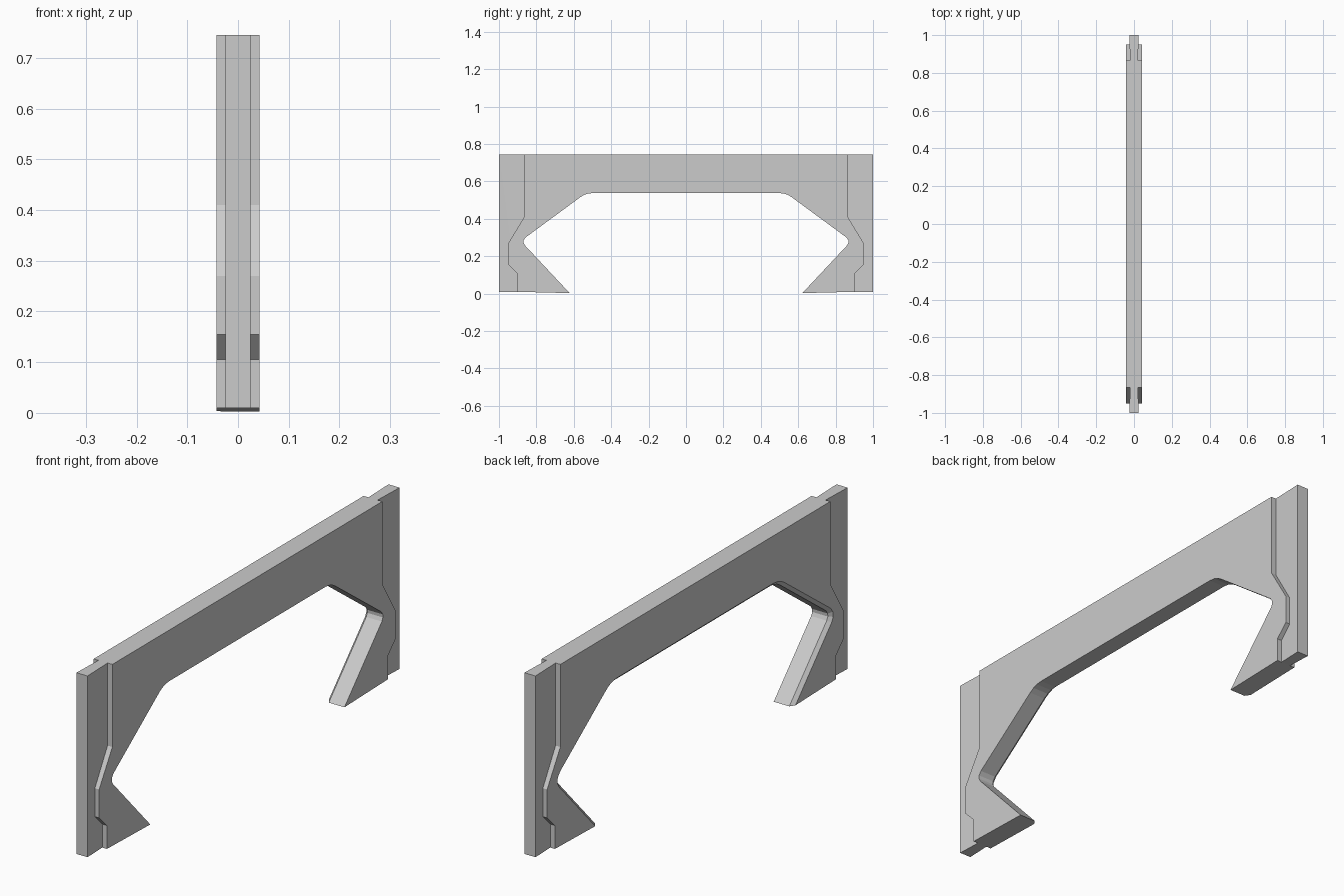
import bpy, bmesh

if "Cube" in bpy.data.objects:
    bpy.data.objects.remove(bpy.data.objects["Cube"])

HALF = 0.042      # half thickness of the frame panel
CORE = 0.025      # half thickness of the end plates
TOP = 0.745


def prism(name, pts, half_of, bevel_range=None):
    """Extrude a (y, z) outline along x; optionally chamfer edges on the -x side."""
    bm = bmesh.new()
    a = [bm.verts.new((-half_of(y), y, z)) for y, z in pts]
    b = [bm.verts.new((half_of(y), y, z)) for y, z in pts]
    n = len(pts)
    bm.faces.new(a)
    bm.faces.new(b[::-1])
    for i in range(n):
        j = (i + 1) % n
        bm.faces.new((a[i], b[i], b[j], a[j]))
    bmesh.ops.recalc_face_normals(bm, faces=bm.faces[:])
    if bevel_range:
        edges = [bm.edges.get((a[i], a[i + 1])) for i in bevel_range]
        bmesh.ops.bevel(bm, geom=edges, offset=0.014, segments=1,
                        affect='EDGES', clamp_overlap=True)
    bmesh.ops.triangulate(bm, faces=bm.faces[:])
    me = bpy.data.meshes.new(name)
    bm.to_mesh(me)
    bm.free()
    ob = bpy.data.objects.new(name, me)
    bpy.context.collection.objects.link(ob)
    return ob


# Stepped outer edge of each leg, top to bottom
outer = [(0.865, TOP), (0.865, 0.41), (0.95, 0.27), (0.95, 0.155),
         (0.90, 0.105), (0.90, 0.01)]
# Inner opening, from the foot tip up to the lintel, with rounded corners
inner = [(0.622, 0.003), (0.845, 0.241), (0.862, 0.259), (0.869, 0.273),
         (0.868, 0.286), (0.857, 0.301), (0.565, 0.516), (0.545, 0.528),
         (0.525, 0.535), (0.50, 0.538)]

# Arch panel
half = outer + inner
outline = half + [(-y, z) for y, z in reversed(half)]
first = len(outer)
arch = prism("arch_panel", outline, lambda y: HALF,
             range(first, first + 2 * len(inner) - 1))

# Thinner end plates, thinning a little towards the panel
inset = [(y - 0.012, z) for y, z in outer[:-1]] + [(0.888, 0.01)]
for s, side in ((1, "back"), (-1, "front")):
    pts = [(s * y, z) for y, z in inset + [(1.0, 0.01), (1.0, TOP)]]
    plate = prism(side + "_end_plate", pts,
                  lambda y: CORE - 0.005 * min(1, max(0, (1 - abs(y)) / 0.13)))
